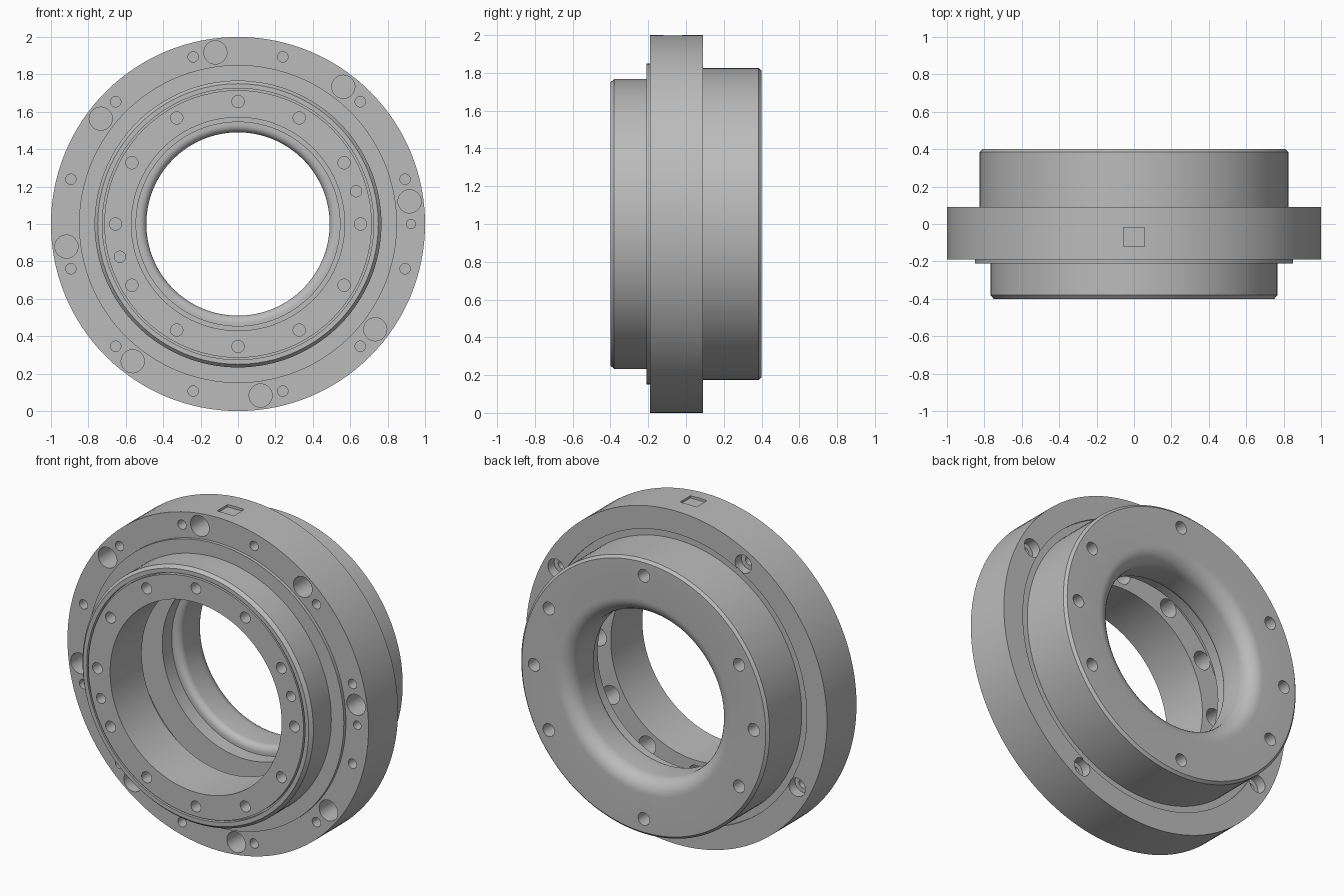
import bpy, bmesh
from math import radians, sin, cos, pi
from mathutils import Matrix, Vector

if "Cube" in bpy.data.objects:
    bpy.data.objects.remove(bpy.data.objects["Cube"], do_unlink=True)

steel = bpy.data.materials.new("machined_grey")
steel.use_nodes = True
grey = (0.5, 0.5, 0.5, 1)
steel.diffuse_color = grey
steel.node_tree.nodes["Principled BSDF"].inputs["Base Color"].default_value = grey


def make_object(name, bm):
    bmesh.ops.recalc_face_normals(bm, faces=bm.faces)
    mesh = bpy.data.meshes.new(name)
    bm.to_mesh(mesh)
    bm.free()
    mesh.materials.append(steel)
    obj = bpy.data.objects.new(name, mesh)
    bpy.context.collection.objects.link(obj)
    return obj


def arc(r, y, radius, start, end, steps=8):
    """Rounded corner of the profile, as (radius, depth) points."""
    angles = [radians(start + (end - start) * i / steps) for i in range(steps + 1)]
    return [(r + radius * cos(a), y + radius * sin(a)) for a in angles]


def lathe(name, profile, segments=128):
    """Closed profile turned around the y axis, centred at height 1."""
    bm = bmesh.new()
    rings = []
    for i in range(segments):
        a = 2 * pi * i / segments
        rings.append([bm.verts.new((r * cos(a), y, 1 + r * sin(a))) for r, y in profile])
    n = len(profile)
    for i in range(segments):
        p, q = rings[i], rings[(i + 1) % segments]
        for j in range(n):
            k = (j + 1) % n
            bm.faces.new((p[j], p[k], q[k], q[j]))
    return make_object(name, bm)


def drill(bm, radius, circle, angles, y0, y1):
    """Ring of drill cylinders along y."""
    for angle in angles:
        a = radians(angle)
        spot = Vector((circle * cos(a), (y0 + y1) / 2, 1 + circle * sin(a)))
        bmesh.ops.create_cone(bm, cap_ends=True, segments=24, radius1=radius,
                              radius2=radius, depth=abs(y1 - y0),
                              matrix=Matrix.Translation(spot) @ Matrix.Rotation(pi / 2, 4, 'X'))


def cut(target, name, bm):
    cutter = make_object(name, bm)
    cutter.hide_render = True
    mod = target.modifiers.new(name, 'BOOLEAN')
    mod.operation = 'DIFFERENCE'
    mod.solver = 'EXACT'
    mod.object = cutter
    bpy.context.view_layer.objects.active = target
    bpy.ops.object.modifier_apply(modifier=name)
    bpy.data.objects.remove(cutter, do_unlink=True)


# Housing profile: front sleeve, flange, rear body, then back through the bore
profile = [(0.57, -0.4), (0.715, -0.4), (0.715, -0.375), (0.725, -0.375),
           (0.725, -0.4), (0.75, -0.4), (0.767, -0.38), (0.767, -0.21),
           (0.85, -0.21), (0.85, -0.19), (1, -0.19), (1, 0.09),
           (0.865, 0.09), (0.865, 0.08), (0.825, 0.08), (0.825, 0.385), (0.81, 0.4)]
profile += arc(0.58, 0.31, 0.09, 90, 180)
profile += arc(0.53, 0.19, 0.04, 180, 270)
profile += [(0.545, 0.15), (0.545, 0.06), (0.71, 0.06), (0.71, -0.1), (0.57, -0.1)]
housing = lathe("bearing_housing", profile)

# Wide holes, counterbores and the marking pocket
twelve = range(0, 360, 30)
bm = bmesh.new()
drill(bm, 0.062, 0.925, [7.5 + 45 * i for i in range(8)], -0.3, 0)
drill(bm, 0.028, 0.925, [15 + 30 * i for i in range(12)], -0.3, -0.02)
drill(bm, 0.025, 0.925, [0], -0.3, -0.05)
drill(bm, 0.055, 0.915, [29 + 90 * i for i in range(4)], 0.03, 0.2)
drill(bm, 0.056, 0.655, twelve, -0.24, -0.05)
drill(bm, 0.038, 0.73, [0, 30, 90, 150, 180, 210, 270, 330], 0.25, 0.5)
bmesh.ops.create_cube(bm, size=1, matrix=Matrix.Translation((0, -0.07, 2.02))
                      @ Matrix.Diagonal((0.11, 0.1, 0.07, 1)))
cut(housing, "wide_cutters", bm)

# Narrow holes that run on from the counterbores
bm = bmesh.new()
drill(bm, 0.033, 0.655, twelve, -0.5, -0.2)
drill(bm, 0.03, 0.655, [15.5, 195.5], -0.5, -0.3)
drill(bm, 0.028, 0.915, [29 + 90 * i for i in range(4)], -0.08, 0.07)
cut(housing, "narrow_cutters", bm)

# Smooth turned surfaces with crisp machined edges
bpy.ops.object.select_all(action='DESELECT')
housing.select_set(True)
bpy.context.view_layer.objects.active = housing
bpy.ops.object.shade_smooth_by_angle(angle=radians(30))
